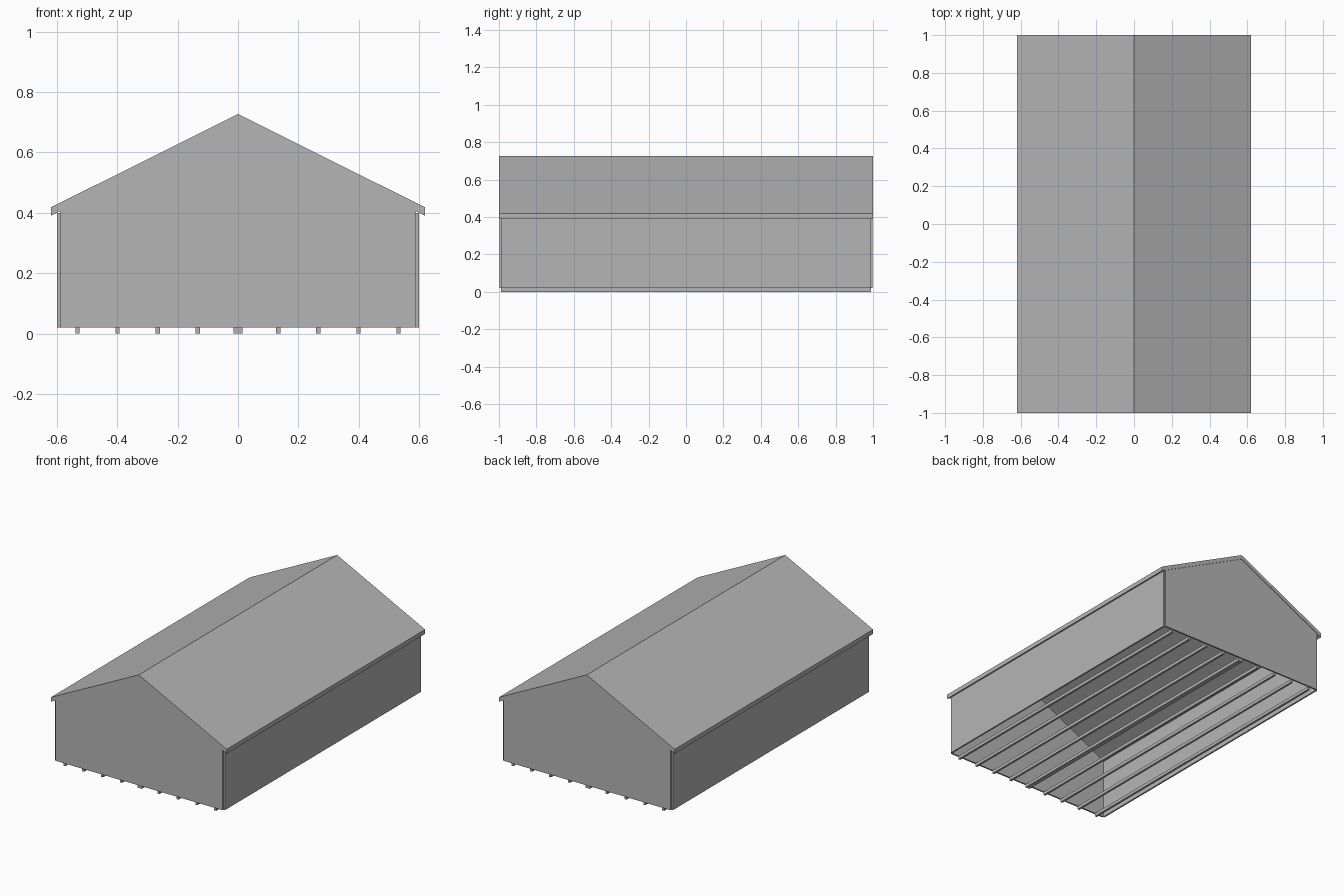
import bpy

if "Cube" in bpy.data.objects:
    bpy.data.objects.remove(bpy.data.objects["Cube"], do_unlink=True)

grey = bpy.data.materials.new("light_grey")
grey.use_nodes = True
colour = (0.46, 0.46, 0.46, 1)
grey.diffuse_color = colour
grey.node_tree.nodes["Principled BSDF"].inputs["Base Color"].default_value = colour

BASE, EAVE, RIDGE = 0.02, 0.40, 0.70     # wall bottom, wall top, underside of ridge
HALF_W, THICK = 0.60, 0.01


def extrude_profile(name, profile, y0, y1):
    """Solid made by sweeping an x-z outline along y."""
    n = len(profile)
    verts = [(x, y, z) for y in (y0, y1) for x, z in profile]
    faces = [tuple(range(n)), tuple(reversed(range(n, 2 * n)))]
    faces += [(i, i + n, (i + 1) % n + n, (i + 1) % n) for i in range(n)]
    mesh = bpy.data.meshes.new(name)
    mesh.from_pydata(verts, [], faces)
    mesh.materials.append(grey)
    obj = bpy.data.objects.new(name, mesh)
    bpy.context.collection.objects.link(obj)
    return obj


def beam(name, x, width, z0, z1, half_length):
    a, b = x - width / 2, x + width / 2
    return extrude_profile(name, [(a, z0), (b, z0), (b, z1), (a, z1)],
                           -half_length, half_length)


# Pitched roof, one folded slab with overhanging eaves
extrude_profile("roof", [(-0.62, 0.39), (0, RIDGE), (0.62, 0.39),
                         (0.62, 0.418), (0, 0.727), (-0.62, 0.418)], -1, 1)

# Gable end walls
g = HALF_W - THICK
gable = [(-g, BASE), (g, BASE), (g, EAVE + 0.005), (0, RIDGE), (-g, EAVE + 0.005)]
extrude_profile("front_gable_wall", gable, -0.997, -0.987)
extrude_profile("back_gable_wall", gable, 0.987, 0.997)

# Long side walls
for side, s in (("left", 1), ("right", -1)):
    beam(side + "_wall", s * (HALF_W - THICK / 2), THICK, BASE, EAVE, 0.987)

# Runners under the open floor, the middle one wider
for i in range(-4, 5):
    x = 0.133 * i
    beam(f"floor_runner_{i + 5}", x, 0.03 if i == 0 else 0.014, 0, BASE, 0.99)
